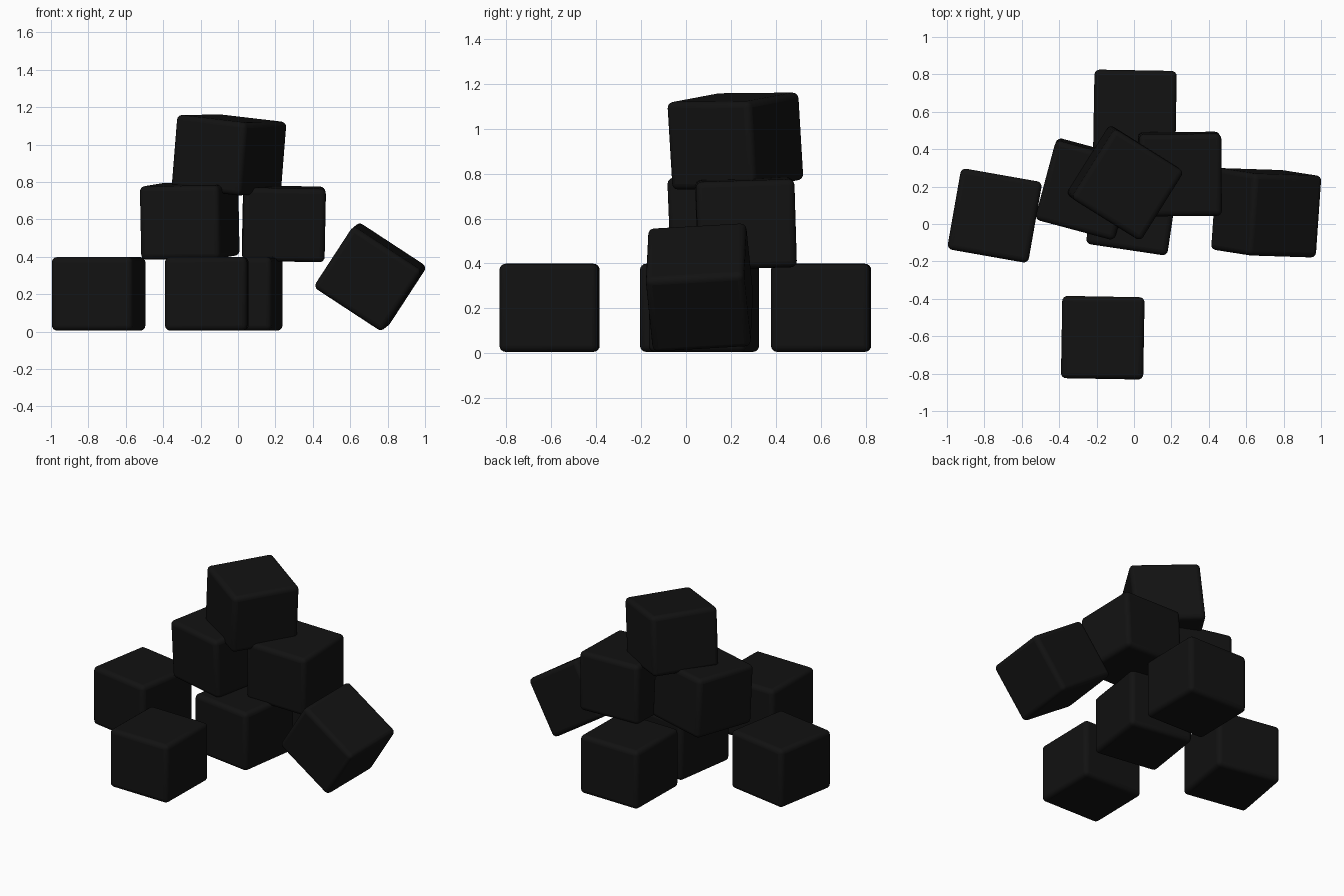
import bpy, math
from mathutils import Vector, Matrix

if "Cube" in bpy.data.objects:
    bpy.data.objects.remove(bpy.data.objects["Cube"])

SIZE = (0.44, 0.44, 0.393)

coal = bpy.data.materials.new("charcoal")
coal.diffuse_color = (0.006, 0.006, 0.006, 1)
coal.use_nodes = True
coal.node_tree.nodes["Principled BSDF"].inputs["Base Color"].default_value = coal.diffuse_color


def cube(name, loc, yaw, up=(0, 0, 1)):
    """Rounded cube turned by yaw (degrees), then leaned so its top faces 'up'."""
    bpy.ops.mesh.primitive_cube_add(size=1)
    ob = bpy.context.object
    ob.name = name
    ob.data.transform(Matrix.Diagonal((*SIZE, 1)))
    lean = Vector((0, 0, 1)).rotation_difference(Vector(up))
    turn = Matrix.Rotation(math.radians(yaw), 4, 'Z')
    ob.matrix_world = Matrix.Translation(loc) @ lean.to_matrix().to_4x4() @ turn
    bev = ob.modifiers.new("rounded_edges", 'BEVEL')
    bev.width = 0.028
    bev.segments = 4
    ob.data.materials.append(coal)
    bpy.ops.object.shade_smooth_by_angle(angle=math.radians(40))
    return ob


# Bottom layer, lying flat
cube("left_cube", (-0.745, 0.045, 0.202), -10)
cube("front_cube", (-0.167, -0.608, 0.202), -1)
cube("back_cube", (0.005, 0.602, 0.202), -1)
cube("centre_cube", (-0.008, 0.08, 0.202), -8.5)

# Cube leaning on the right of the pile
cube("leaning_cube", (0.707, 0.06, 0.293), -3, (0.5455, -0.0855, 0.837))

# Second layer
cube("middle_left_cube", (-0.258, 0.187, 0.592), -15, (-0.02, -0.04, 1))
cube("middle_right_cube", (0.245, 0.267, 0.577), 0.5, (0.02, -0.03, 1))

# Top of the pile
cube("top_cube", (-0.048, 0.22, 0.945), -32, (0.08, -0.06, 1))
